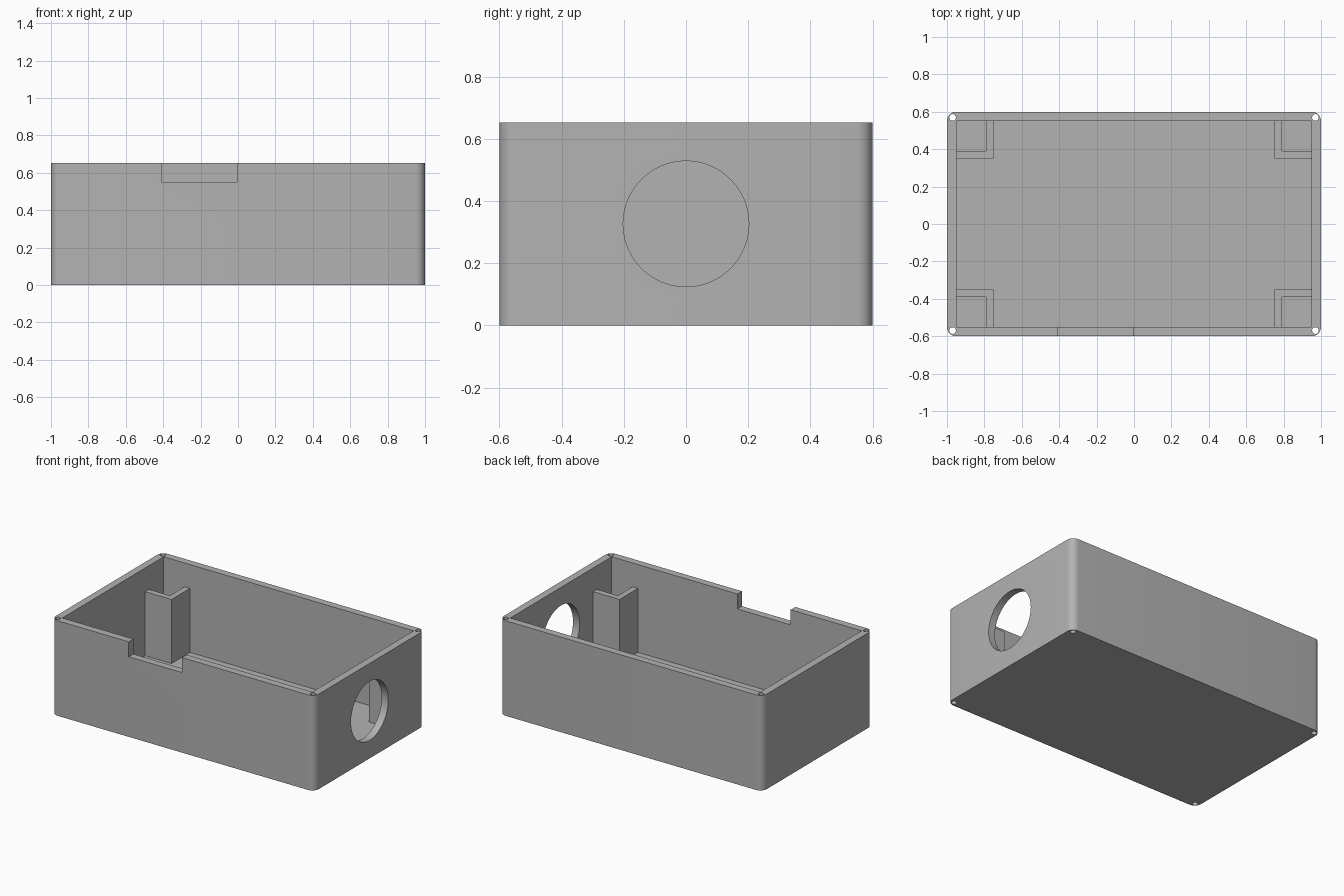
import bpy
import bmesh
from math import pi, radians
from mathutils import Matrix, Vector

if "Cube" in bpy.data.objects:
    bpy.data.objects.remove(bpy.data.objects["Cube"], do_unlink=True)

HX, HY, H = 1.0, 0.6, 0.653      # outer half sizes and height
WALL = 0.05
IX, IY = HX - WALL, HY - WALL    # inner half sizes

grey = bpy.data.materials.new("Plain grey")
grey.use_nodes = True
grey.diffuse_color = (0.45, 0.45, 0.45, 1)
grey.node_tree.nodes["Principled BSDF"].inputs["Base Color"].default_value = grey.diffuse_color


def make_object(name, bm):
    bmesh.ops.recalc_face_normals(bm, faces=bm.faces)
    mesh = bpy.data.meshes.new(name)
    bm.to_mesh(mesh)
    bm.free()
    mesh.materials.append(grey)
    obj = bpy.data.objects.new(name, mesh)
    bpy.context.collection.objects.link(obj)
    return obj


def box(name, low, high, corner=0.0):
    low, high = Vector(low), Vector(high)
    bm = bmesh.new()
    size = Matrix.Diagonal((*(high - low), 1))
    bmesh.ops.create_cube(bm, size=1, matrix=Matrix.Translation((low + high) / 2) @ size)
    if corner:
        upright = [e for e in bm.edges
                   if abs(e.verts[0].co.z - e.verts[1].co.z) > 0.01]
        bmesh.ops.bevel(bm, geom=upright, offset=corner, segments=8,
                        profile=0.5, affect='EDGES')
    return make_object(name, bm)


def cylinder(name, centre, radius, depth, sides, turn=0.0):
    bm = bmesh.new()
    place = Matrix.Translation(centre) @ Matrix.Rotation(turn, 4, 'Y')
    bmesh.ops.create_cone(bm, cap_ends=True, segments=sides, radius1=radius,
                          radius2=radius, depth=depth, matrix=place)
    return make_object(name, bm)


def cut(target, cutter):
    mod = target.modifiers.new("Cut", 'BOOLEAN')
    mod.operation, mod.solver, mod.object = 'DIFFERENCE', 'EXACT', cutter
    bpy.context.view_layer.objects.active = target
    bpy.ops.object.modifier_apply(modifier=mod.name)
    bpy.data.objects.remove(cutter, do_unlink=True)


# Open case with rounded upright corners
case = box("case", (-HX, -HY, 0), (HX, HY, H), corner=0.05)
cut(case, box("cavity_cutter", (-IX, -IY, WALL), (IX, IY, H + 0.2)))

# Notch in the front rim
cut(case, box("notch_cutter", (-0.41, -HY - 0.1, 0.55), (-0.005, -IY + 0.1, H + 0.1)))

# Round port in the left wall
cut(case, cylinder("port_cutter", (HX, 0, H / 2), 0.202, 0.3, 96, pi / 2))

# Screw holes through the four corners
corners = [(sx, sy) for sx in (-1, 1) for sy in (-1, 1)]
for sx, sy in corners:
    cut(case, cylinder("screw_cutter", (sx * 0.97, sy * 0.57, H / 2), 0.018, 1, 24))

bpy.ops.object.select_all(action='DESELECT')
case.select_set(True)
bpy.context.view_layer.objects.active = case
bpy.ops.object.shade_smooth_by_angle(angle=radians(30))

# L-shaped walls fencing off each inner corner
OUT_X, OUT_Y, THICK, TOP = 0.75, 0.35, 0.04, 0.49
profile = [(OUT_X, OUT_Y), (IX, OUT_Y), (IX, OUT_Y + THICK),
           (OUT_X + THICK, OUT_Y + THICK), (OUT_X + THICK, IY), (OUT_X, IY)]
for sx, sy in corners:
    bm = bmesh.new()
    base = bm.faces.new([bm.verts.new((sx * x, sy * y, WALL)) for x, y in profile])
    rise = bmesh.ops.extrude_face_region(bm, geom=[base], use_keep_orig=True)["geom"]
    bmesh.ops.translate(bm, vec=(0, 0, TOP - WALL),
                        verts=[v for v in rise if isinstance(v, bmesh.types.BMVert)])
    make_object(f"{'back' if sy > 0 else 'front'}_{'left' if sx > 0 else 'right'}_bracket", bm)
